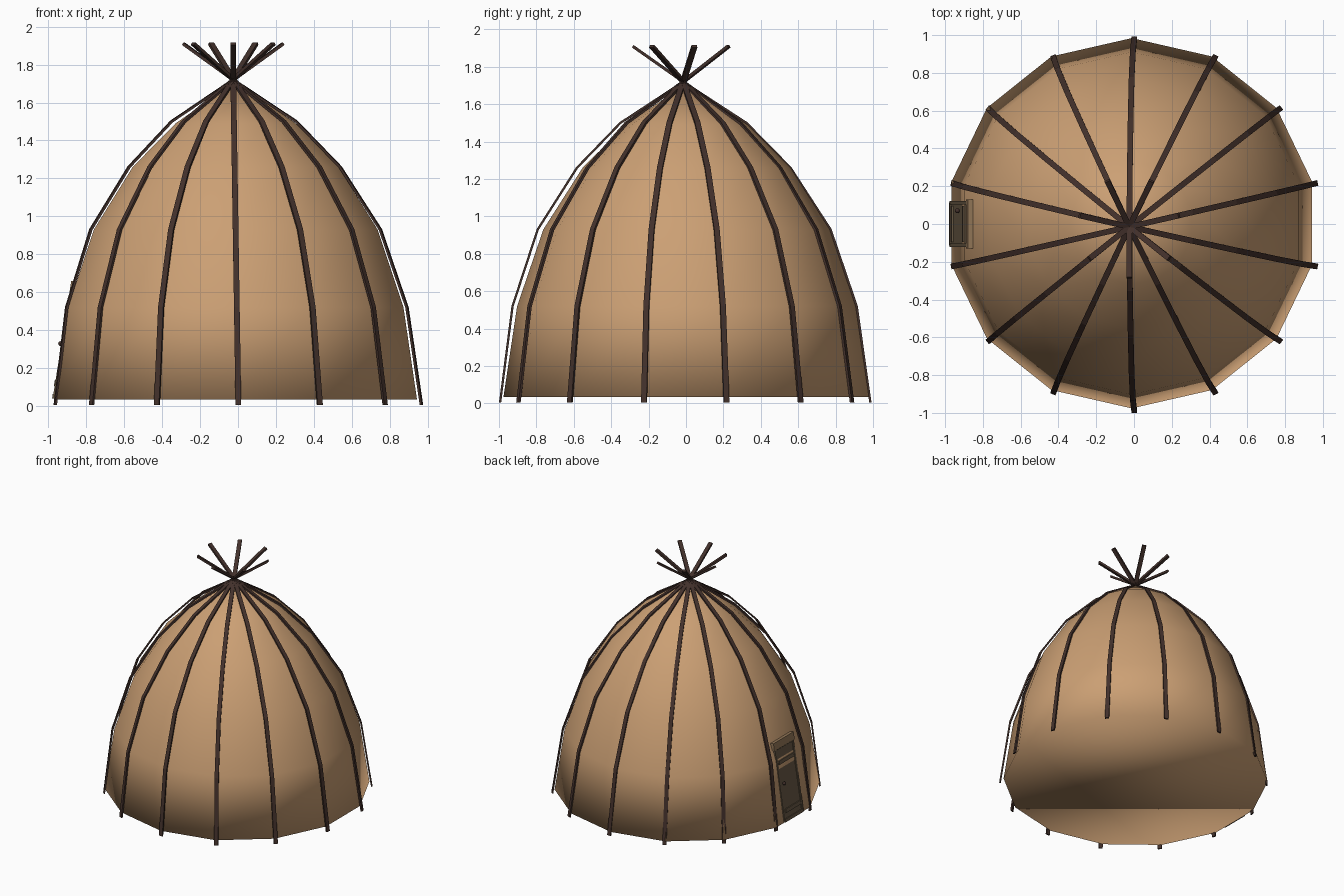
import bpy, bmesh, math
from mathutils import Vector, Matrix

cube = bpy.data.objects.get("Cube")
if cube:
    bpy.data.objects.remove(cube)

SIDES = 14
ANGLES = [-math.pi / 2 + i * 2 * math.pi / SIDES for i in range(SIDES)]


def material(name, rgb):
    m = bpy.data.materials.new(name)
    m.use_nodes = True
    m.diffuse_color = (*rgb, 1)
    m.node_tree.nodes["Principled BSDF"].inputs["Base Color"].default_value = (*rgb, 1)
    return m


HIDE = material("tan hide", (0.60, 0.35, 0.175))
POLE = material("dark pole wood", (0.055, 0.030, 0.024))
DOOR = material("grey door wood", (0.14, 0.10, 0.06))
TRIM = material("light trim wood", (0.30, 0.19, 0.10))


def finish(bm, name, mat, smooth=False):
    bmesh.ops.recalc_face_normals(bm, faces=bm.faces)
    for f in bm.faces:
        f.smooth = smooth
    mesh = bpy.data.meshes.new(name)
    bm.to_mesh(mesh)
    bm.free()
    mesh.materials.append(mat)
    obj = bpy.data.objects.new(name, mesh)
    bpy.context.collection.objects.link(obj)
    return obj


# Domed cover: stacked rings, closed below, one smooth surface
bm = bmesh.new()
rings = []
for r, z in [(0.98, 0.035), (0.907, 0.52), (0.767, 0.93), (0.557, 1.26), (0.325, 1.49)]:
    rings.append([bm.verts.new((-0.012 + r * math.cos(a), 0.004 + r * math.sin(a), z))
                  for a in ANGLES])
tip = bm.verts.new((-0.014, 0, 1.71))
bm.faces.new(rings[0])
for i in range(SIDES):
    j = (i + 1) % SIDES
    for low, high in zip(rings, rings[1:]):
        bm.faces.new((low[i], low[j], high[j], high[i]))
    bm.faces.new((rings[-1][i], rings[-1][j], tip))
finish(bm, "hide_cover", HIDE, smooth=True)


def strip(name, pts, angle, width=0.03, thick=0.012):
    """Flat bar with a rectangular section along a path in a radial plane."""
    bm = bmesh.new()
    side = Vector((-math.sin(angle), math.cos(angle), 0)) * width / 2
    loops = []
    for k, p in enumerate(pts):
        along = (pts[min(k + 1, len(pts) - 1)] - pts[max(k - 1, 0)]).normalized()
        out = side.normalized().cross(along) * thick / 2
        loops.append([bm.verts.new(p + s) for s in
                      (side + out, out - side, -side - out, side - out)])
    for a, b in zip(loops, loops[1:]):
        for i in range(4):
            j = (i + 1) % 4
            bm.faces.new((a[i], a[j], b[j], b[i]))
    bm.faces.new(loops[0])
    bm.faces.new(loops[-1])
    return finish(bm, name, POLE)


# Bent poles over the cover, meeting at the crossing, and crown stubs above it
crossing = Vector((-0.025, -0.015, 1.72))
foot = Vector((0.002, -0.004, 0))
profile = [(0.99, 0.005), (0.92, 0.52), (0.783, 0.93), (0.571, 1.26), (0.337, 1.50)]
for i, a in enumerate(ANGLES):
    radial = Vector((math.cos(a), math.sin(a), 0))
    path = []
    for r, z in profile:
        centre = foot.lerp(crossing, z / crossing.z)
        path.append(Vector((centre.x, centre.y, z)) + radial * r)
    strip(f"pole_{i + 1}", path + [crossing], a)
    if i % 2 == 0:
        end = crossing + radial * 0.27 + Vector((0, 0, 0.19))
        strip(f"crown_stub_{i // 2 + 1}", [crossing, end], a, thick=0.016)


# Door leaning on the wall: local x along the width, y up the wall, z outward
up = Vector((0.16, 0, 1)).normalized()
across = Vector((0, -1, 0))
out = across.cross(up)
lean = Matrix((across, up, out)).transposed().to_4x4()
lean.translation = Vector((-0.965, 0, 0.04))


def board(name, x, y, z, w, h, d, mat):
    bm = bmesh.new()
    bmesh.ops.create_cube(bm, size=1, matrix=lean @ Matrix.Translation((x, y, z))
                          @ Matrix.Diagonal((w, h, d, 1)))
    return finish(bm, name, mat)


board("door_panel", 0, 0.28, -0.006, 0.21, 0.56, 0.026, DOOR)
for s, label in ((-1, "left"), (1, "right")):
    board(f"{label}_door_post", s * 0.112, 0.29, -0.008, 0.018, 0.58, 0.04, DOOR)
for i, h in enumerate((0.08, 0.46)):
    board(f"door_rail_{i + 1}", 0, h, 0.01, 0.19, 0.03, 0.012, DOOR)
board("door_lintel", 0, 0.595, -0.012, 0.26, 0.06, 0.05, TRIM)
board("door_sill", 0, 0.01, 0.0, 0.23, 0.025, 0.03, DOOR)

# Door knob
bm = bmesh.new()
bmesh.ops.create_uvsphere(bm, u_segments=10, v_segments=6, radius=0.013,
                          matrix=lean @ Matrix.Translation((-0.07, 0.29, 0.016)))
finish(bm, "door_knob", POLE, smooth=True)
